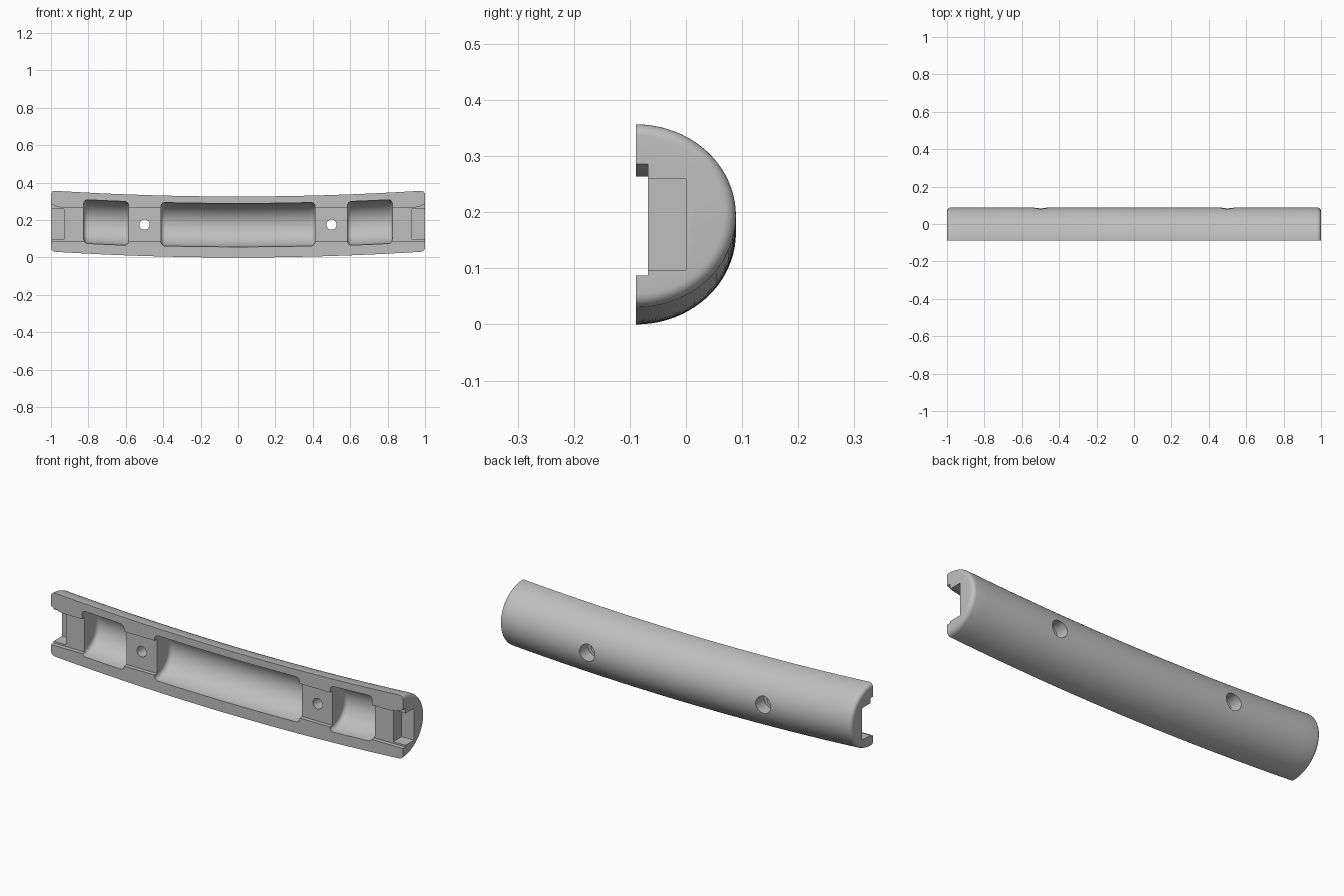
import bpy, bmesh, math
from mathutils import Matrix

cube = bpy.data.objects.get("Cube")
if cube:
    bpy.data.objects.remove(cube, do_unlink=True)

FRONT = -0.089      # flat face of the half grip
SAG = 0.032         # upward bow at the ends

grey = bpy.data.materials.new("plain_grey")
grey.use_nodes = True
colour = (0.52, 0.52, 0.52, 1)
grey.diffuse_color = colour
grey.node_tree.nodes["Principled BSDF"].inputs["Base Color"].default_value = colour


def finish(bm, name):
    bmesh.ops.recalc_face_normals(bm, faces=bm.faces)
    mesh = bpy.data.meshes.new(name)
    bm.to_mesh(mesh)
    bm.free()
    mesh.materials.append(grey)
    obj = bpy.data.objects.new(name, mesh)
    bpy.context.collection.objects.link(obj)
    return obj


def bowed_half_oval(name, x0, x1, half_height, depth, mid_z, fillet, mouth=0.0, spans=32):
    """Half-oval section swept along the bow, with filleted ends."""
    steps = [i / 6 * math.pi / 2 for i in range(7)]
    rounding = [(fillet * (1 - math.cos(a)), fillet * (1 - math.sin(a))) for a in steps]
    stations = [(x0 + d, inset) for d, inset in rounding]
    inner = x1 - x0 - 2 * fillet
    stations += [(x0 + fillet + inner * i / spans, 0) for i in range(1, spans)]
    stations += [(x1 - d, inset) for d, inset in reversed(rounding)]
    bm = bmesh.new()
    rings = []
    for x, inset in stations:
        h, d = half_height - inset, depth - inset
        angles = [math.pi * i / 40 for i in range(41)]
        section = [(FRONT + d * math.sin(a), h * math.cos(a)) for a in angles]
        if mouth:
            section = [(FRONT - mouth, h)] + section + [(FRONT - mouth, -h)]
        z = mid_z + SAG * x * x
        rings.append([bm.verts.new((x, y, z + dz)) for y, dz in section])
    count = len(rings[0])
    for a, b in zip(rings, rings[1:]):
        for i in range(count):
            j = (i + 1) % count
            bm.faces.new((a[i], a[j], b[j], b[i]))
    bm.faces.new(rings[0])
    bm.faces.new(rings[-1])
    return finish(bm, name)


def prism(name, outline, y0, y1):
    """Front outline (x, z) extruded from y0 to y1."""
    bm = bmesh.new()
    near = [bm.verts.new((x, y0, z)) for x, z in outline]
    far = [bm.verts.new((x, y1, z)) for x, z in outline]
    bm.faces.new(near)
    bm.faces.new(far)
    for i in range(len(near)):
        j = (i + 1) % len(near)
        bm.faces.new((near[i], near[j], far[j], far[i]))
    return finish(bm, name)


def bore(name, x, radius, y0, y1):
    bm = bmesh.new()
    place = Matrix.Translation((x, (y0 + y1) / 2, 0.176)) @ Matrix.Rotation(math.pi / 2, 4, 'X')
    bmesh.ops.create_cone(bm, cap_ends=True, segments=40, radius1=radius,
                          radius2=radius, depth=y1 - y0, matrix=place)
    return finish(bm, name)


# Grip body
grip = bowed_half_oval("grip_half", -1, 1, 0.163, 0.178, 0.163, 0.022)

# Shallow front channel, its upper edge flaring at both ends
flare = [(0.93, 0.264), (0.96, 0.27), (0.98, 0.277), (1.0, 0.286), (1.05, 0.31)]
outline = [(-1.05, 0.087), (1.05, 0.087)]
outline += list(reversed(flare)) + [(-x, z) for x, z in flare]
cutters = [prism("channel_cutter", outline, -0.3, -0.068)]

# Hollows
cutters.append(bowed_half_oval("middle_hollow_cutter", -0.412, 0.412, 0.116, 0.13, 0.173, 0.022, 0.1))
for side, label in ((1, "left"), (-1, "right")):
    x0, x1 = sorted((0.585 * side, 0.825 * side))
    cutters.append(bowed_half_oval(label + "_hollow_cutter", x0, x1, 0.117, 0.13, 0.171, 0.022, 0.1, 8))
    # End sockets
    x0, x1 = sorted((0.93 * side, 1.1 * side))
    cutters.append(prism(label + "_socket_cutter",
                         [(x0, 0.096), (x1, 0.096), (x1, 0.26), (x0, 0.26)], -0.25, 0.0))
    # Screw holes with a wider recess at the back
    cutters.append(bore(label + "_screw_cutter", 0.5 * side, 0.027, -0.2, 0.2))
    cutters.append(bore(label + "_recess_cutter", 0.5 * side, 0.043, 0.02, 0.25))

bpy.ops.object.select_all(action='DESELECT')
grip.select_set(True)
bpy.context.view_layer.objects.active = grip
for cutter in cutters:
    cutter.hide_render = True
    cut = grip.modifiers.new(cutter.name, 'BOOLEAN')
    cut.operation = 'DIFFERENCE'
    cut.solver = 'EXACT'
    cut.object = cutter
    bpy.ops.object.modifier_apply(modifier=cut.name)
    bpy.data.objects.remove(cutter, do_unlink=True)

bpy.ops.object.shade_smooth_by_angle(angle=math.radians(30))
